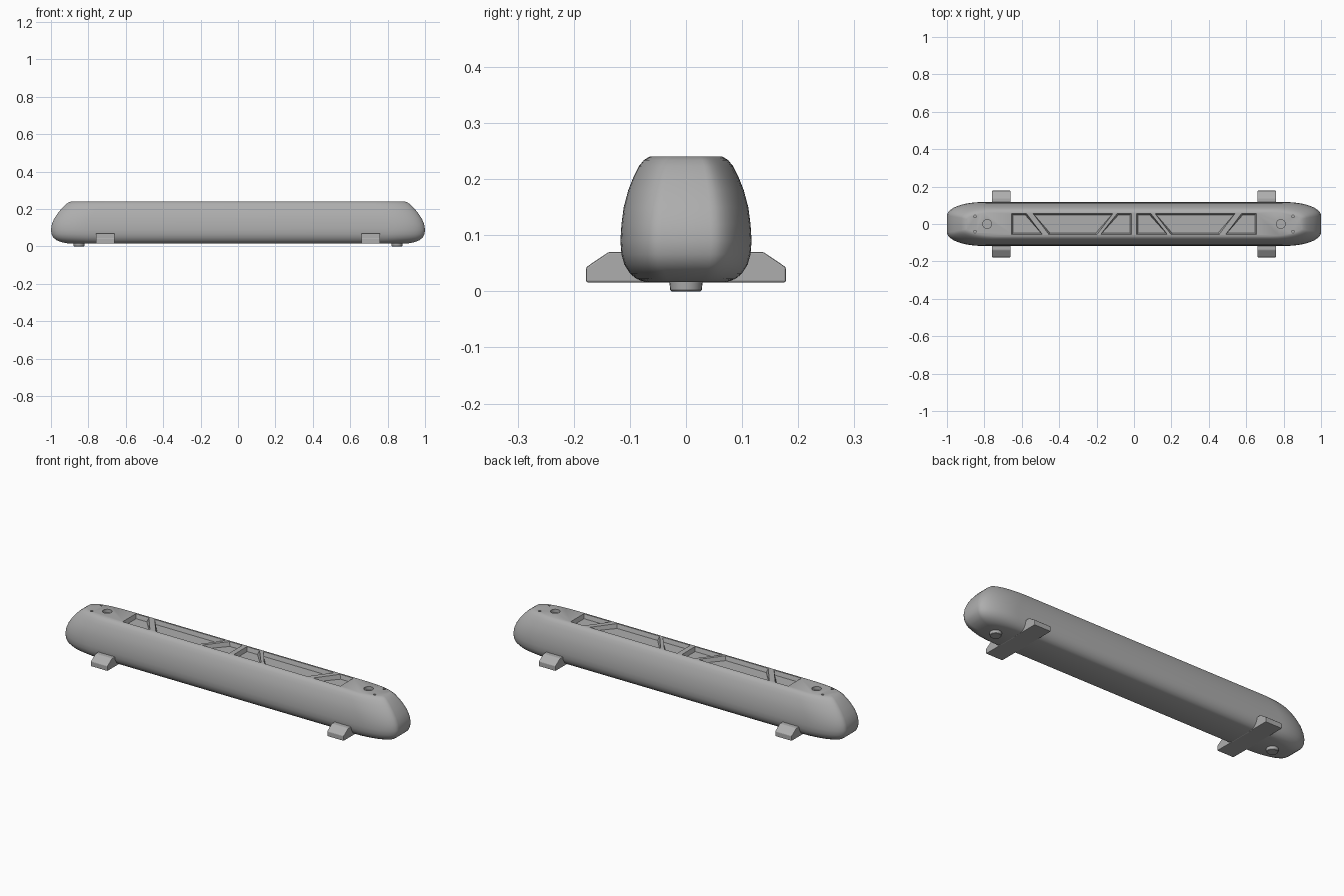
import bpy, bmesh, math

if "Cube" in bpy.data.objects:
    bpy.data.objects.remove(bpy.data.objects["Cube"], do_unlink=True)

grey = bpy.data.materials.new("plain grey")
grey.use_nodes = True
grey.diffuse_color = (0.42, 0.42, 0.42, 1)
grey.node_tree.nodes["Principled BSDF"].inputs["Base Color"].default_value = (0.42, 0.42, 0.42, 1)


def loft(name, rings):
    """Skin a stack of equal-length point rings and cap both ends."""
    bm = bmesh.new()
    loops = [[bm.verts.new(p) for p in ring] for ring in rings]
    n = len(loops[0])
    for a, b in zip(loops, loops[1:]):
        for i in range(n):
            j = (i + 1) % n
            bm.faces.new((a[i], a[j], b[j], b[i]))
    bm.faces.new(loops[0][::-1])
    bm.faces.new(loops[-1])
    bmesh.ops.recalc_face_normals(bm, faces=bm.faces)
    mesh = bpy.data.meshes.new(name)
    bm.to_mesh(mesh)
    bm.free()
    mesh.materials.append(grey)
    ob = bpy.data.objects.new(name, mesh)
    bpy.context.collection.objects.link(ob)
    return ob


def rounded_outline(length, width, z, steps=12):
    """Plan outline with long elliptical corners."""
    rx, ry = 0.19, width * 0.62
    pts = []
    for q, (sx, sy) in enumerate(((1, 1), (-1, 1), (-1, -1), (1, -1))):
        for k in range(steps + 1):
            a = (q + k / steps) * math.pi / 2
            pts.append((sx * (length - rx) + rx * math.cos(a),
                        sy * (width - ry) + ry * math.sin(a), z))
    return pts


def circle(x, y, z, r, n=24):
    return [(x + r * math.cos(i * math.tau / n), y + r * math.sin(i * math.tau / n), z)
            for i in range(n)]


def smooth(ob, angle=35):
    bpy.ops.object.select_all(action="DESELECT")
    ob.select_set(True)
    bpy.context.view_layer.objects.active = ob
    bpy.ops.object.shade_smooth_by_angle(angle=math.radians(angle))


# Body: (height, half length, half width)
profile = [(0.017, 0.915, 0.075), (0.022, 0.94, 0.088), (0.032, 0.968, 0.100),
           (0.048, 0.988, 0.110), (0.066, 0.997, 0.115), (0.09, 1.0, 0.117),
           (0.12, 0.995, 0.115), (0.15, 0.982, 0.111), (0.18, 0.962, 0.103),
           (0.205, 0.941, 0.093), (0.223, 0.923, 0.084), (0.234, 0.908, 0.075),
           (0.24, 0.893, 0.065)]
body = loft("body", [rounded_outline(l, w, z) for z, l, w in profile])

TOP, FLOOR, OVER = 0.24, 0.218, 0.25
cutters = []


def pocket(back, front):
    """Four-sided recess with sloping walls; back and front are x spans."""
    rings = []
    for z, inset in ((FLOOR, 0.007), (TOP, 0), (OVER, 0)):
        y = 0.056 - inset
        rings.append([(back[0] + inset, y, z), (back[1] - inset, y, z),
                      (front[1] - inset, -y, z), (front[0] + inset, -y, z)])
    cutters.append(loft("pocket_cutter", rings))


# Recesses, screw holes and small end dimples, mirrored left and right
for s in (-1, 1):
    for back, front in (((0.014, 0.09), (0.014, 0.178)),
                        ((0.113, 0.54), (0.198, 0.455)),
                        ((0.575, 0.654), (0.49, 0.654))):
        pocket(sorted(s * x for x in back), sorted(s * x for x in front))
    cutters.append(loft("hole_cutter", [circle(s * 0.785, 0, z, 0.024) for z in (0.222, OVER)]))
    for t in (-1, 1):
        cutters.append(loft("dimple_cutter",
                            [circle(s * 0.85, t * 0.041, z, 0.007, 10) for z in (0.225, OVER)]))

bpy.context.view_layer.objects.active = body
for c in cutters:
    c.hide_render = True
    mod = body.modifiers.new("cut", "BOOLEAN")
    mod.operation, mod.solver, mod.object = "DIFFERENCE", "EXACT", c
    bpy.ops.object.modifier_apply(modifier=mod.name)
for c in cutters:
    bpy.data.objects.remove(c, do_unlink=True)
smooth(body)

# Cross brackets and round feet
half = [(0.178, 0.016), (0.178, 0.043), (0.138, 0.07)]
section = half + [(-y, z) for y, z in reversed(half)]
for s, side in ((-1, "right"), (1, "left")):
    bracket = loft(side + "_bracket",
                   [[(s * 0.71 + dx, y, z) for y, z in section] for dx in (-0.05, 0.05)])
    bev = bracket.modifiers.new("soft edges", "BEVEL")
    bev.width, bev.segments = 0.003, 2
    bev.limit_method = "ANGLE"
    foot = loft(side + "_foot", [circle(s * 0.85, 0, z, r) for z, r in
                                 ((0, 0.026), (0.002, 0.028), (0.02, 0.03))])
    smooth(foot)
